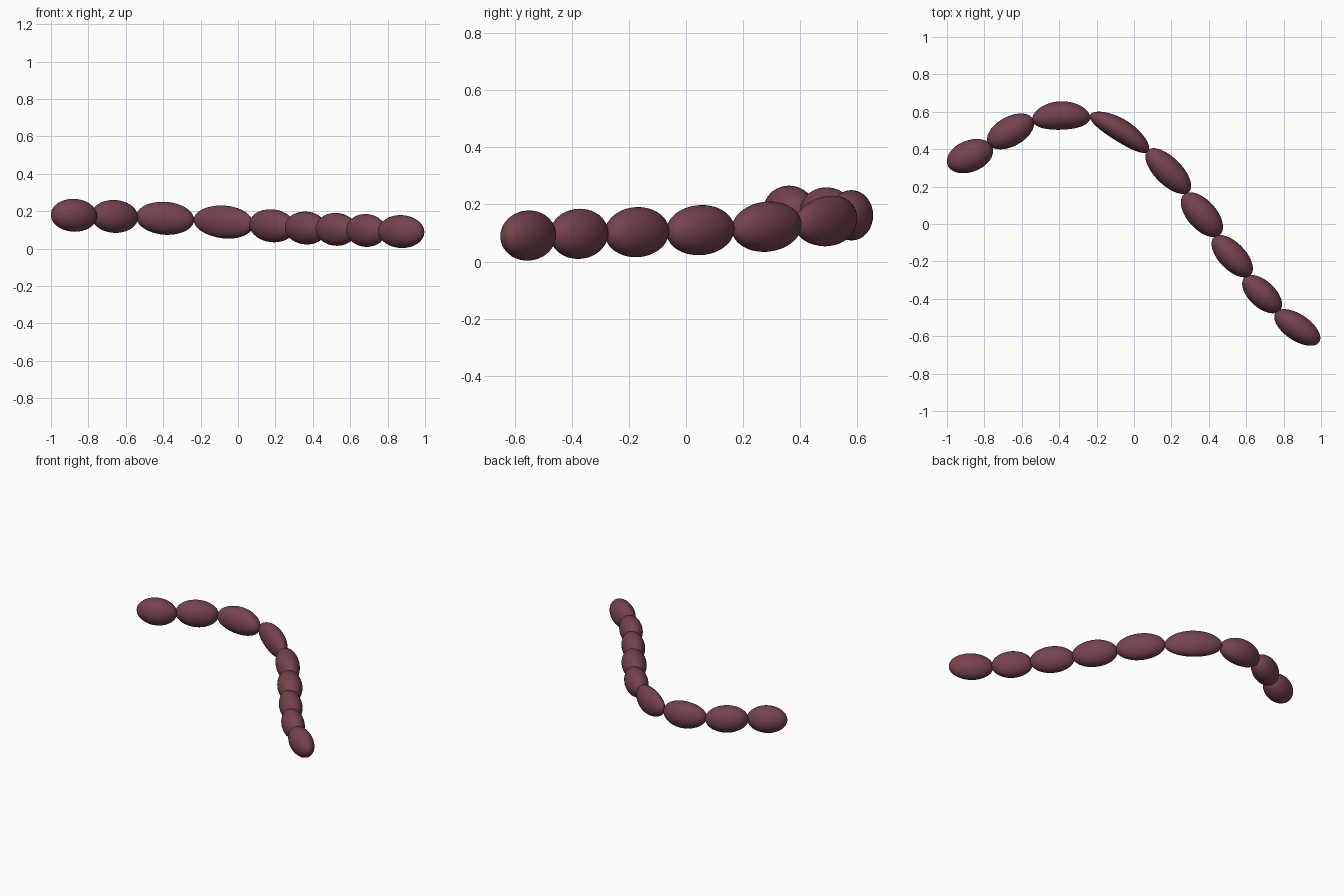
import bpy
import math

if "Cube" in bpy.data.objects:
    bpy.data.objects.remove(bpy.data.objects["Cube"], do_unlink=True)

# Single dark maroon colour
maroon = bpy.data.materials.new("dark maroon")
maroon.use_nodes = True
colour = (0.18, 0.056, 0.075, 1)
maroon.diffuse_color = colour
bsdf = maroon.node_tree.nodes["Principled BSDF"]
bsdf.inputs["Base Color"].default_value = colour
bsdf.inputs["Roughness"].default_value = 0.6

HALF_HEIGHT = 0.088


def make_bead(name, centre, half_length, half_width, heading, bend, slope):
    """Stretched sphere, poles along its length, curved sideways and tilted."""
    bpy.ops.mesh.primitive_uv_sphere_add(segments=32, ring_count=24, radius=1)
    bead = bpy.context.object
    bead.name = name
    c, s = math.cos(math.radians(heading)), math.sin(math.radians(heading))
    for v in bead.data.vertices:
        x, y, z = v.co
        along = z * half_length
        side = y * half_width - bend * z * z
        v.co = (along * c - side * s, along * s + side * c,
                x * HALF_HEIGHT + along * slope)
    bead.location = centre
    bead.data.materials.append(maroon)
    bpy.ops.object.shade_smooth_by_angle()
    return bead


# x, y, z, half length, half width, heading, sideways bend
beads = [
    (-0.877, 0.363, 0.178, 0.129, 0.084, 22, 0),
    (-0.66, 0.495, 0.172, 0.137, 0.079, 29, 0),
    (-0.39, 0.58, 0.162, 0.155, 0.076, 2, 0.015),
    (-0.07, 0.5, 0.142, 0.184, 0.06, -32, 0.015),
    (0.183, 0.283, 0.122, 0.157, 0.073, -45, 0),
    (0.363, 0.05, 0.11, 0.145, 0.078, -48, 0),
    (0.525, -0.172, 0.103, 0.141, 0.072, -46, 0),
    (0.685, -0.375, 0.097, 0.13, 0.071, -43, 0),
    (0.873, -0.553, 0.091, 0.141, 0.07, -34, 0),
]

# String of beads, each tilted to follow its neighbours
for i, (x, y, z, length, width, heading, bend) in enumerate(beads):
    before, after = beads[max(i - 1, 0)], beads[min(i + 1, len(beads) - 1)]
    run = math.hypot(after[0] - before[0], after[1] - before[1])
    slope = (after[2] - before[2]) / run
    make_bead(f"bead_{i + 1}", (x, y, z), length, width, heading, bend, slope)
